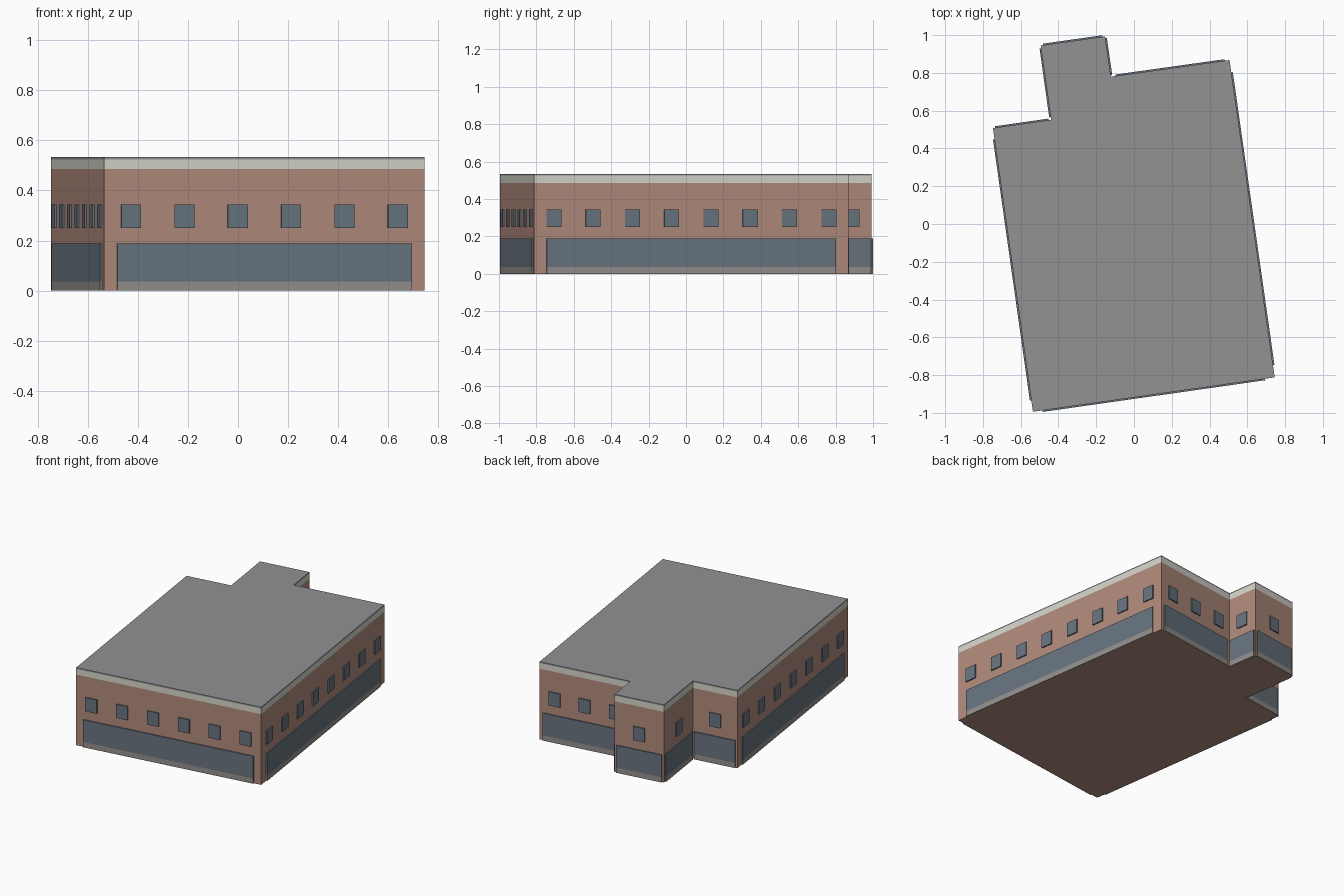
import bpy
import bmesh
from mathutils import Vector, Matrix

cube = bpy.data.objects.get("Cube")
if cube:
    bpy.data.objects.remove(cube, do_unlink=True)


def srgb(r, g, b):
    lin = [((c / 255 + 0.055) / 1.055) ** 2.4 for c in (r, g, b)]
    return (*lin, 1.0)


def material(name, color):
    m = bpy.data.materials.new(name)
    m.use_nodes = True
    m.diffuse_color = color
    m.node_tree.nodes["Principled BSDF"].inputs["Base Color"].default_value = color
    return m


brick = material("brick", srgb(176, 138, 123))
cream = material("cream trim", srgb(213, 212, 202))
glass = material("blue grey glass", srgb(104, 116, 127))
roof_grey = material("roof grey", srgb(146, 146, 148))
base_grey = material("base grey", srgb(148, 143, 140))

# Footprint corners, counter-clockwise from the front left one
CORNERS = [Vector(p) for p in (
    (-0.535, -0.994), (0.745, -0.812), (0.506, 0.868), (-0.122, 0.78),
    (-0.153, 0.993), (-0.494, 0.945), (-0.439, 0.552), (-0.747, 0.508))]
DEPTH = 0.008
WINDOW_WIDTH = 0.08
BAY = 0.205


def add_object(name, bm, mat):
    bmesh.ops.recalc_face_normals(bm, faces=bm.faces)
    mesh = bpy.data.meshes.new(name)
    bm.to_mesh(mesh)
    bm.free()
    mesh.materials.append(mat)
    obj = bpy.data.objects.new(name, mesh)
    bpy.context.collection.objects.link(obj)


def storey(name, z0, z1, mat):
    """Extrude the footprint between two heights."""
    bm = bmesh.new()
    face = bm.faces.new([bm.verts.new((p.x, p.y, z0)) for p in CORNERS])
    top = bmesh.ops.extrude_face_region(bm, geom=[face], use_keep_orig=True)["geom"]
    verts = [v for v in top if isinstance(v, bmesh.types.BMVert)]
    bmesh.ops.translate(bm, verts=verts, vec=(0, 0, z1 - z0))
    add_object(name, bm, mat)


def wall_box(bm, start, along, centre, width, z0, z1):
    """Add a thin box standing proud of a wall."""
    out = Vector((along.y, -along.x))
    p = start + along * centre + out * (DEPTH / 2 - 0.001)
    matrix = (Matrix.Translation((p.x, p.y, (z0 + z1) / 2))
              @ Matrix.Rotation(Vector((1, 0)).angle_signed(along) * -1, 4, "Z")
              @ Matrix.Diagonal((width, DEPTH + 0.002, z1 - z0, 1)))
    bmesh.ops.create_cube(bm, size=1, matrix=matrix)


# Main body, trim band and roof slab
storey("brick_walls", 0, 0.485, brick)
storey("cornice_band", 0.485, 0.524, cream)
storey("roof_slab", 0.524, 0.533, roof_grey)

# Upper windows, ground floor glazing and its base on every wall
windows, glazing, plinth = bmesh.new(), bmesh.new(), bmesh.new()
for i, start in enumerate(CORNERS):
    edge = CORNERS[(i + 1) % len(CORNERS)] - start
    length = edge.length
    along = edge.normalized()
    wall_box(plinth, start, along, length / 2, length * 0.92, 0, 0.036)
    wall_box(glazing, start, along, length / 2, length * 0.92, 0.036, 0.188)
    count = max(1, int(length / BAY))
    for k in range(count):
        wall_box(windows, start, along, (k + 0.5) * length / count,
                 WINDOW_WIDTH, 0.25, 0.344)

add_object("upper_windows", windows, glass)
add_object("ground_floor_glazing", glazing, glass)
add_object("glazing_base", plinth, base_grey)
